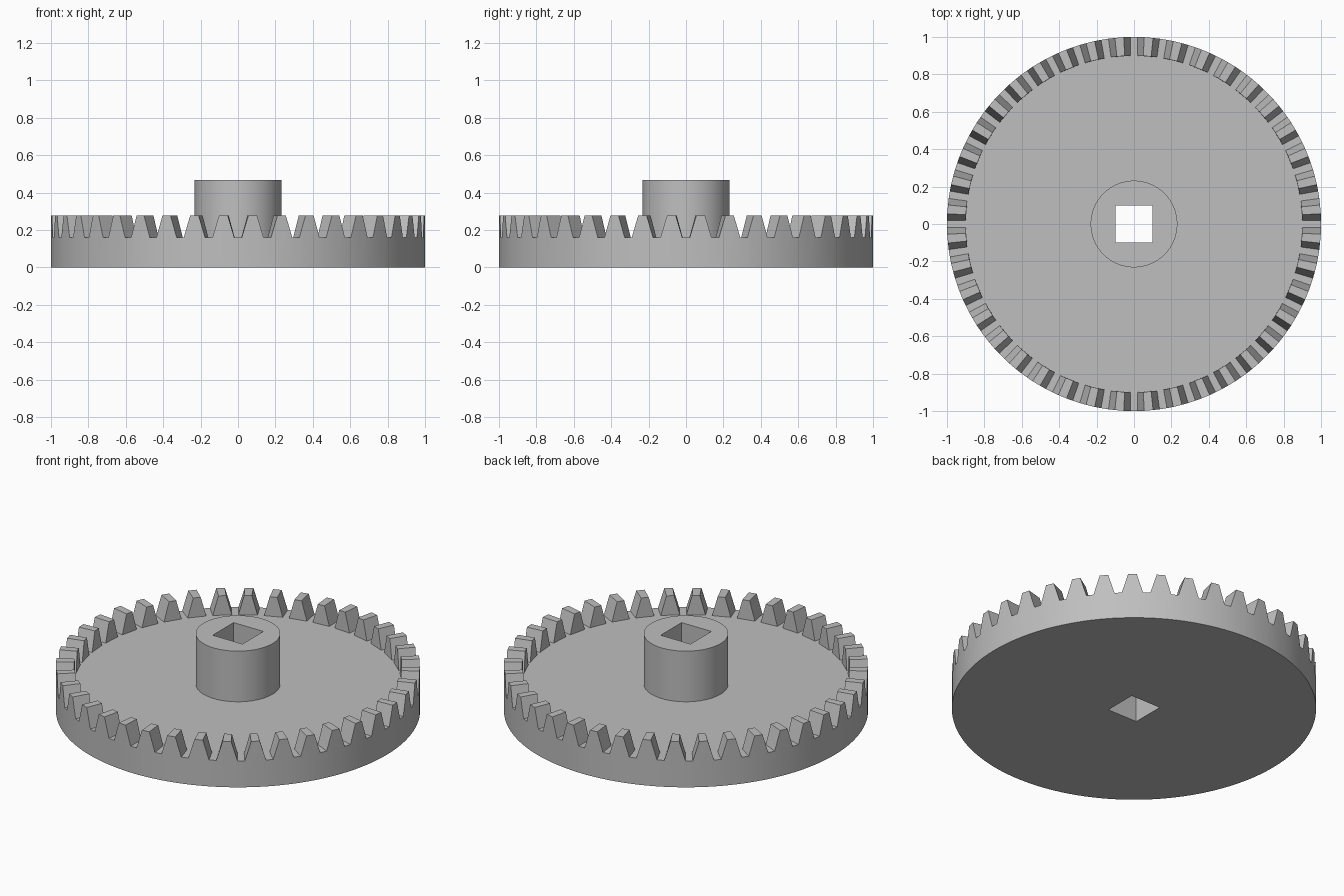
import bpy, bmesh
from math import sin, cos, pi

cube = bpy.data.objects.get("Cube")
if cube:
    bpy.data.objects.remove(cube)

TEETH = 40
R_OUT, R_IN = 1.0, 0.9
FLOOR, TIP, BOSS_TOP = 0.16, 0.277, 0.467
PITCH = 2 * pi / TEETH

grey = bpy.data.materials.new("grey plastic")
grey.use_nodes = True
grey.diffuse_color = (0.52, 0.52, 0.52, 1)
grey.node_tree.nodes["Principled BSDF"].inputs["Base Color"].default_value = grey.diffuse_color


def add_object(name, bm):
    bmesh.ops.recalc_face_normals(bm, faces=bm.faces)
    mesh = bpy.data.meshes.new(name)
    bm.to_mesh(mesh)
    bm.free()
    mesh.materials.append(grey)
    obj = bpy.data.objects.new(name, mesh)
    bpy.context.collection.objects.link(obj)
    return obj


# Toothed disc: each pitch is a floor, a rising flank, a tip and a falling flank
bm = bmesh.new()
profile = [(0.02, FLOOR), (0.055, TIP), (PITCH - 0.055, TIP), (PITCH - 0.02, FLOOR)]
stations = [(i * PITCH + a, z) for i in range(TEETH) for a, z in profile]


def ring(radius, height=None):
    return [bm.verts.new((radius * sin(a), radius * cos(a), z if height is None else height))
            for a, z in stations]


bottom, outer, inner = ring(R_OUT, 0), ring(R_OUT), ring(R_IN)
count = len(stations)
for i in range(count):
    j = (i + 1) % count
    bm.faces.new((bottom[i], bottom[j], outer[j], outer[i]))   # outside wall
    bm.faces.new((outer[i], outer[j], inner[j], inner[i]))     # tooth surfaces
for i in range(0, count, 4):
    bm.faces.new(inner[i:i + 4])                               # inner tooth ends
bm.faces.new(bottom)
bm.faces.new([v for v, s in zip(inner, stations) if s[1] == FLOOR])
disc = add_object("toothed_disc", bm)

# Central boss
bm = bmesh.new()
bmesh.ops.create_cone(bm, cap_ends=True, segments=64, radius1=0.232, radius2=0.232,
                      depth=BOSS_TOP - FLOOR)
bmesh.ops.translate(bm, verts=bm.verts, vec=(0, 0, (BOSS_TOP + FLOOR) / 2))
boss = add_object("hub_boss", bm)

# Square shaft hole through both parts
bm = bmesh.new()
bmesh.ops.create_cube(bm, size=1)
bmesh.ops.scale(bm, verts=bm.verts, vec=(0.2, 0.2, 2))
cutter = add_object("shaft_hole_cutter", bm)

for obj in (disc, boss):
    hole = obj.modifiers.new("shaft hole", "BOOLEAN")
    hole.operation = "DIFFERENCE"
    hole.solver = "EXACT"
    hole.object = cutter
    bpy.ops.object.select_all(action="DESELECT")
    obj.select_set(True)
    bpy.context.view_layer.objects.active = obj
    bpy.ops.object.modifier_apply(modifier=hole.name)
    bpy.ops.object.shade_smooth_by_angle(angle=pi / 6)

bpy.data.objects.remove(cutter)
